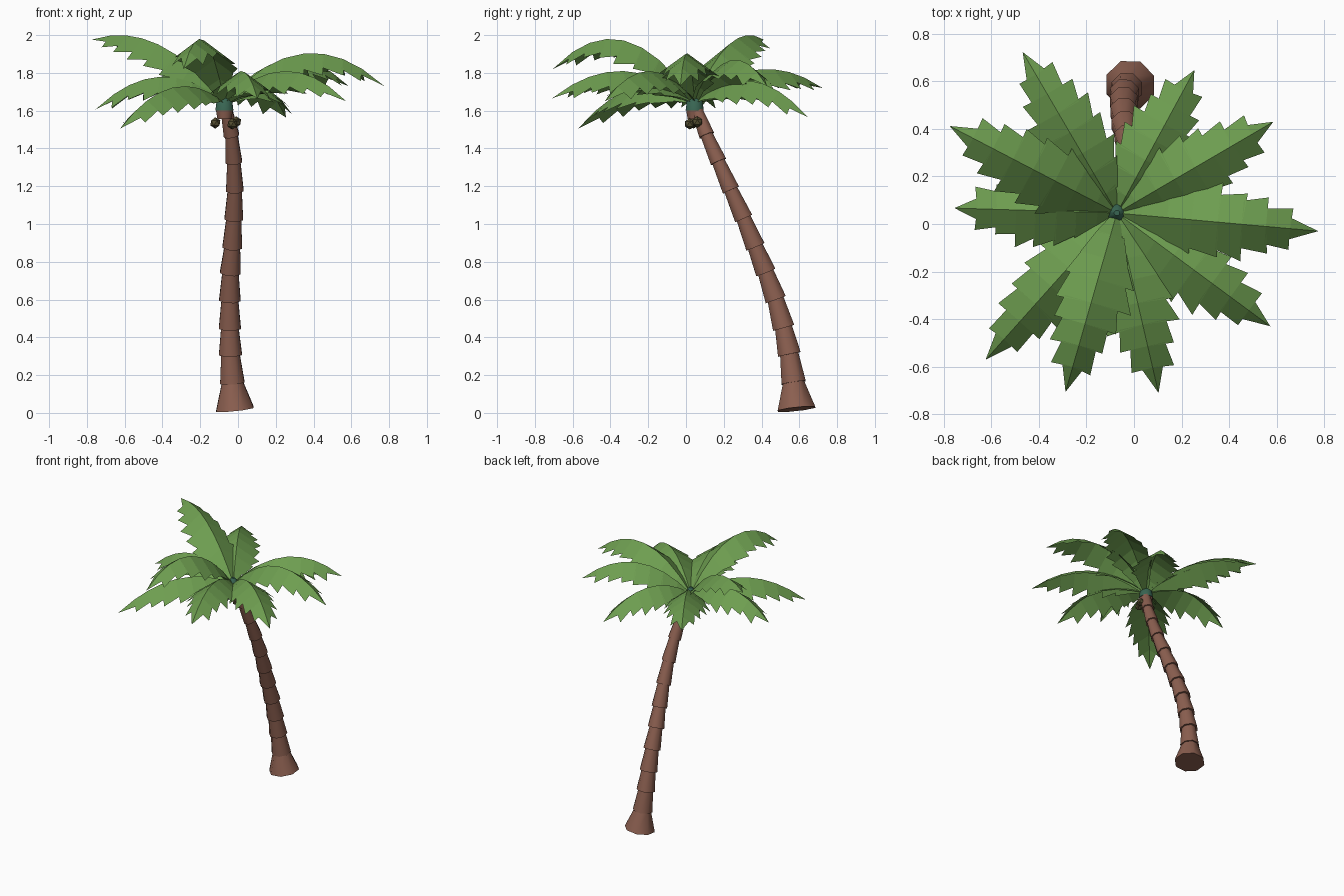
import bpy, math, random
from mathutils import Vector

if "Cube" in bpy.data.objects:
    bpy.data.objects.remove(bpy.data.objects["Cube"])

random.seed(4)


def material(name, rgb):
    m = bpy.data.materials.new(name)
    m.diffuse_color = (*rgb, 1)
    m.use_nodes = True
    m.node_tree.nodes["Principled BSDF"].inputs["Base Color"].default_value = m.diffuse_color
    return m


BARK = material("bark", (0.26, 0.115, 0.08))
LEAF = material("leaf", (0.155, 0.34, 0.08))
BUD = material("bud_green", (0.04, 0.13, 0.085))
NUT = material("nut", (0.09, 0.075, 0.03))


def make(name, verts, faces, mat, smooth=False):
    me = bpy.data.meshes.new(name)
    me.from_pydata([tuple(v) for v in verts], [], faces)
    me.materials.append(mat)
    ob = bpy.data.objects.new(name, me)
    bpy.context.collection.objects.link(ob)
    if smooth:
        bpy.ops.object.select_all(action='DESELECT')
        ob.select_set(True)
        bpy.context.view_layer.objects.active = ob
        bpy.ops.object.shade_smooth_by_angle(angle=math.radians(50))
    return ob


def tapered(name, rings, mat, sides=8):
    """Closed tube through rings of (centre, axis, radius)."""
    verts, faces = [], []
    for c, axis, r in rings:
        u = Vector((1, 0, 0))
        u = (u - axis * u.dot(axis)).normalized()
        v = axis.cross(u)
        for k in range(sides):
            a = 2 * math.pi * (k + 0.5) / sides
            verts.append(c + r * (math.cos(a) * u + math.sin(a) * v))
    for j in range(len(rings) - 1):
        for k in range(sides):
            n = (k + 1) % sides
            faces.append((j * sides + k, j * sides + n,
                          (j + 1) * sides + n, (j + 1) * sides + k))
    faces.append(tuple(reversed(range(sides))))
    faces.append(tuple(range((len(rings) - 1) * sides, len(rings) * sides)))
    return make(name, verts, faces, mat, True)


# Trunk: stacked segments, each wide at the bottom, along a leaning path
path = [Vector(p) for p in (
    (-0.016, 0.585, 0.02), (-0.03, 0.57, 0.16), (-0.04, 0.547, 0.31),
    (-0.043, 0.517, 0.45), (-0.043, 0.475, 0.60), (-0.04, 0.422, 0.745),
    (-0.03, 0.367, 0.88), (-0.022, 0.305, 1.03), (-0.017, 0.238, 1.18),
    (-0.022, 0.172, 1.33), (-0.035, 0.11, 1.47), (-0.06, 0.058, 1.60))]
radii = [0.108, 0.07, 0.066, 0.063, 0.061, 0.059, 0.056, 0.053, 0.05, 0.047, 0.044]
for i, r in enumerate(radii):
    a, b = path[i], path[i + 1]
    d = (b - a).normalized()
    top = 0.058 if i == 0 else r * 0.74
    tapered(f"trunk_segment_{i + 1}", [(a, d, r), (b + d * 0.01, d, top)], BARK)

# Crown base: brown collar and green bud
UP = Vector((0, 0, 1))
CX, CY, CZ = -0.072, 0.046, 1.645


def at(z):
    return Vector((CX, CY, z))


tapered("crown_collar", [(at(1.555), UP, 0.04), (at(1.61), UP, 0.05)], BARK)
tapered("crown_bud", [(at(1.60), UP, 0.052), (at(1.65), UP, 0.045),
                      (at(1.69), UP, 0.012)], BUD)

# Coconuts
for i, (x, y, z) in enumerate(((-0.12, 0.04, 1.535), (-0.03, 0.02, 1.53),
                               (-0.01, 0.06, 1.54))):
    bpy.ops.mesh.primitive_ico_sphere_add(subdivisions=1, radius=0.03, location=(x, y, z))
    ob = bpy.context.object
    ob.name = f"coconut_{i + 1}"
    ob.data.materials.append(NUT)

# Fronds: arched ridge with two drooping, stepped blades
T = [0, 0.12, 0.25, 0.37, 0.5, 0.62, 0.74, 0.86, 1]
W_IN = [0.012, 0.06, 0.10, 0.12, 0.115, 0.10, 0.075, 0.045]
W_OUT = [0.06, 0.115, 0.15, 0.16, 0.145, 0.115, 0.085, 0]


def frond(name, tx, ty, tz, peak):
    p, d = peak - CZ, tz - CZ
    slope = 2 * p + 2 * math.sqrt(p * p - p * d)
    bend = slope - d
    run = Vector((tx - CX, ty - CY, 0))
    side = Vector((-run.y, run.x, 0)).normalized()

    def point(t, w, s):
        q = at(CZ + slope * t - bend * t * t) + run * t + side * (s * w)
        q.z -= 0.72 * w
        return q

    verts = [point(t, 0, 0) for t in T]
    faces = []
    last = len(T) - 1
    for s in (1, -1):
        for i in range(last):
            n = len(verts)
            verts.append(point(T[i], W_IN[i], s))
            if i == last - 1:
                f = (i, n, i + 1)
            else:
                w = W_OUT[i] * random.uniform(0.9, 1.1)
                verts.append(point(T[i + 1] + random.uniform(0, 0.02), w, s))
                f = (i, n, n + 1, i + 1)
            faces.append(f[::-1] if s > 0 else f)
    make(name, verts, faces, LEAF)


# Tip x, y, z and ridge peak height of every frond
for i, f in enumerate((
        (-0.468, 0.723, 1.72, 1.82), (-0.775, 0.412, 1.976, 2.0),
        (-0.755, 0.067, 1.606, 1.78), (-0.624, -0.571, 1.505, 1.73),
        (-0.288, -0.706, 1.82, 1.98), (0.103, -0.71, 1.665, 1.81),
        (0.573, -0.43, 1.65, 1.81), (0.775, -0.03, 1.73, 1.905),
        (0.586, 0.43, 1.73, 1.87), (0.254, 0.647, 1.564, 1.76))):
    frond(f"frond_{i + 1}", *f)
